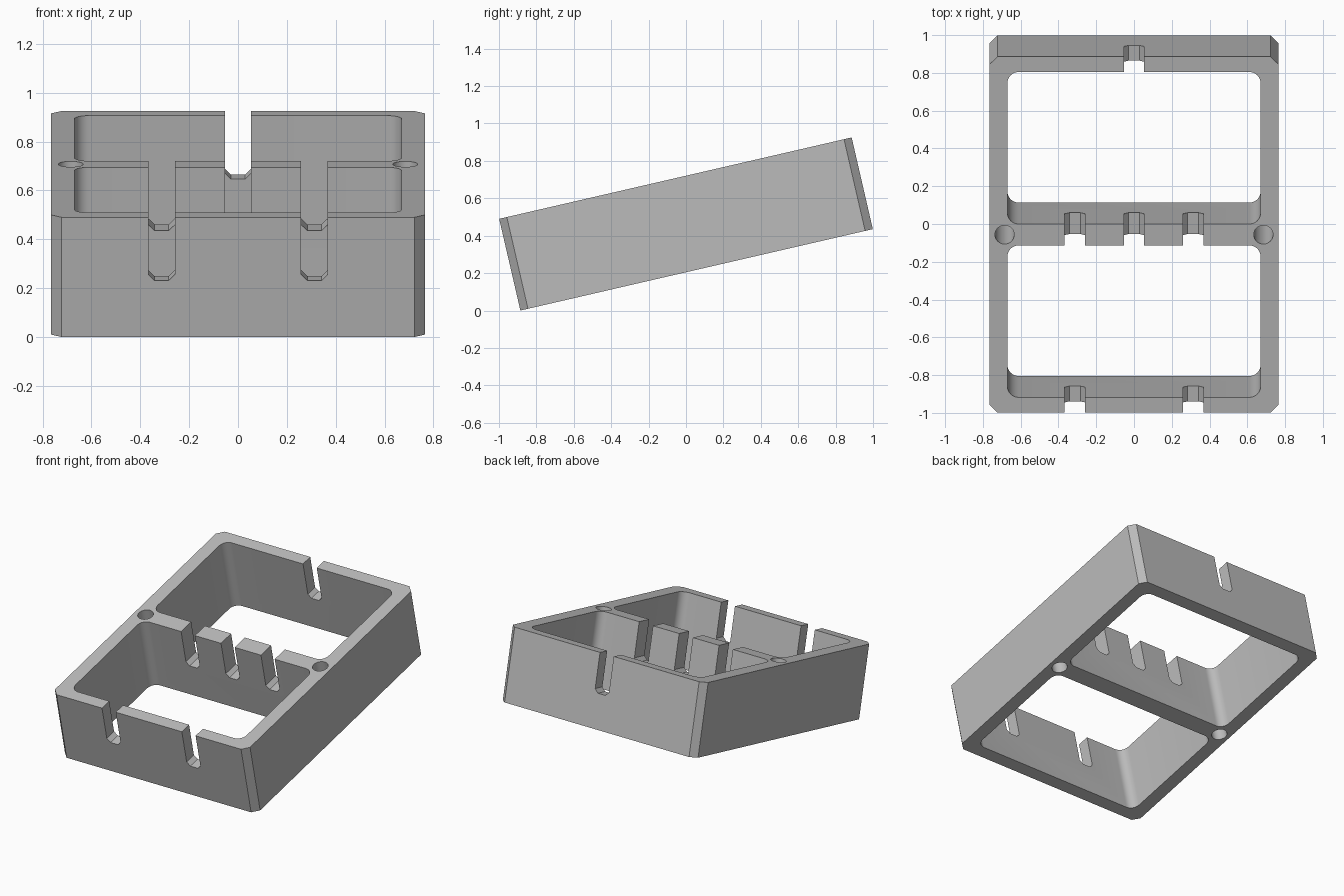
import bpy, bmesh
from math import radians, sin, cos, pi
from mathutils import Matrix, Vector

if "Cube" in bpy.data.objects:
    bpy.data.objects.remove(bpy.data.objects["Cube"])

HALF_X, HALF_Y, HALF_Z = 0.765, 0.967, 0.2515
TILT = radians(13)
SLOT_X, SLOT_HALF, SLOT_FLOOR = 0.313, 0.054, -0.015
POCKET_X, POCKET_IN, POCKET_OUT = 0.67, 0.058, 0.884

grey = bpy.data.materials.new("plain_grey")
grey.use_nodes = True
colour = (0.5, 0.5, 0.5, 1)
grey.diffuse_color = colour
grey.node_tree.nodes["Principled BSDF"].inputs["Base Color"].default_value = colour


def block(name, low, high, bevel=0, segments=1, edges=lambda d, mid: abs(d.z) > 0.9):
    """Box between two corners, with the chosen edges chamfered or rounded."""
    low, high = Vector(low), Vector(high)
    bm = bmesh.new()
    bmesh.ops.create_cube(bm, size=1)
    size = high - low
    for v in bm.verts:
        v.co = (low + high) / 2 + Vector(a * b for a, b in zip(v.co, size))
    if bevel:
        chosen = [e for e in bm.edges
                  if edges((e.verts[1].co - e.verts[0].co).normalized(),
                           (e.verts[0].co + e.verts[1].co) / 2)]
        bmesh.ops.bevel(bm, geom=chosen, offset=bevel, segments=segments,
                        profile=0.5, affect='EDGES')
    return finish(name, bm)


def finish(name, bm):
    mesh = bpy.data.meshes.new(name)
    bm.to_mesh(mesh)
    bm.free()
    mesh.materials.append(grey)
    obj = bpy.data.objects.new(name, mesh)
    bpy.context.collection.objects.link(obj)
    return obj


def slot(x, y_low, y_high):
    """Open-topped slot with chamfered floor corners."""
    return block("slot_cutter", (x - SLOT_HALF, y_low, SLOT_FLOOR),
                 (x + SLOT_HALF, y_high, HALF_Z + 0.1), 0.025, 1,
                 lambda d, mid: abs(d.y) > 0.9 and mid.z < 0.1)


# Body with chamfered upright corners
frame = block("tilted_frame", (-HALF_X, -HALF_Y, -HALF_Z), (HALF_X, HALF_Y, HALF_Z), 0.042)

# Two rounded pockets through the body
cutters = []
for low, high in ((-POCKET_OUT, -POCKET_IN), (POCKET_IN, POCKET_OUT)):
    cutters.append(block("pocket_cutter", (-POCKET_X, low, -0.5),
                         (POCKET_X, high, 0.5), 0.06, 8))

# Slots in the front wall, divider and back wall
for x in (-SLOT_X, SLOT_X):
    cutters.append(slot(x, -HALF_Y - 0.1, -POCKET_OUT + 0.05))
for x in (-SLOT_X, 0, SLOT_X):
    cutters.append(slot(x, -POCKET_IN - 0.05, POCKET_IN + 0.05))
cutters.append(slot(0, POCKET_OUT - 0.05, HALF_Y + 0.1))

# Round holes at the ends of the divider
for x in (-0.685, 0.685):
    bm = bmesh.new()
    bmesh.ops.create_cone(bm, cap_ends=True, segments=32, radius1=0.051,
                          radius2=0.051, depth=1, matrix=Matrix.Translation((x, 0, 0)))
    cutters.append(finish("hole_cutter", bm))

# Cut everything, then bake the result and drop the cutters
for c in cutters:
    c.hide_render = True
    mod = frame.modifiers.new("cut", 'BOOLEAN')
    mod.operation, mod.solver, mod.object = 'DIFFERENCE', 'EXACT', c
bpy.context.view_layer.update()
baked = bpy.data.meshes.new_from_object(
    frame.evaluated_get(bpy.context.evaluated_depsgraph_get()))
frame.modifiers.clear()
frame.data = baked
for c in cutters:
    bpy.data.objects.remove(c)

# Lean the frame back and stand it on its lower front edge
height = HALF_Y * sin(TILT) + HALF_Z * cos(TILT)
baked.transform(Matrix.Translation((0, 0, height)) @ Matrix.Rotation(TILT, 4, 'X'))

bpy.ops.object.select_all(action='DESELECT')
frame.select_set(True)
bpy.context.view_layer.objects.active = frame
bpy.ops.object.shade_smooth_by_angle(angle=radians(30))
